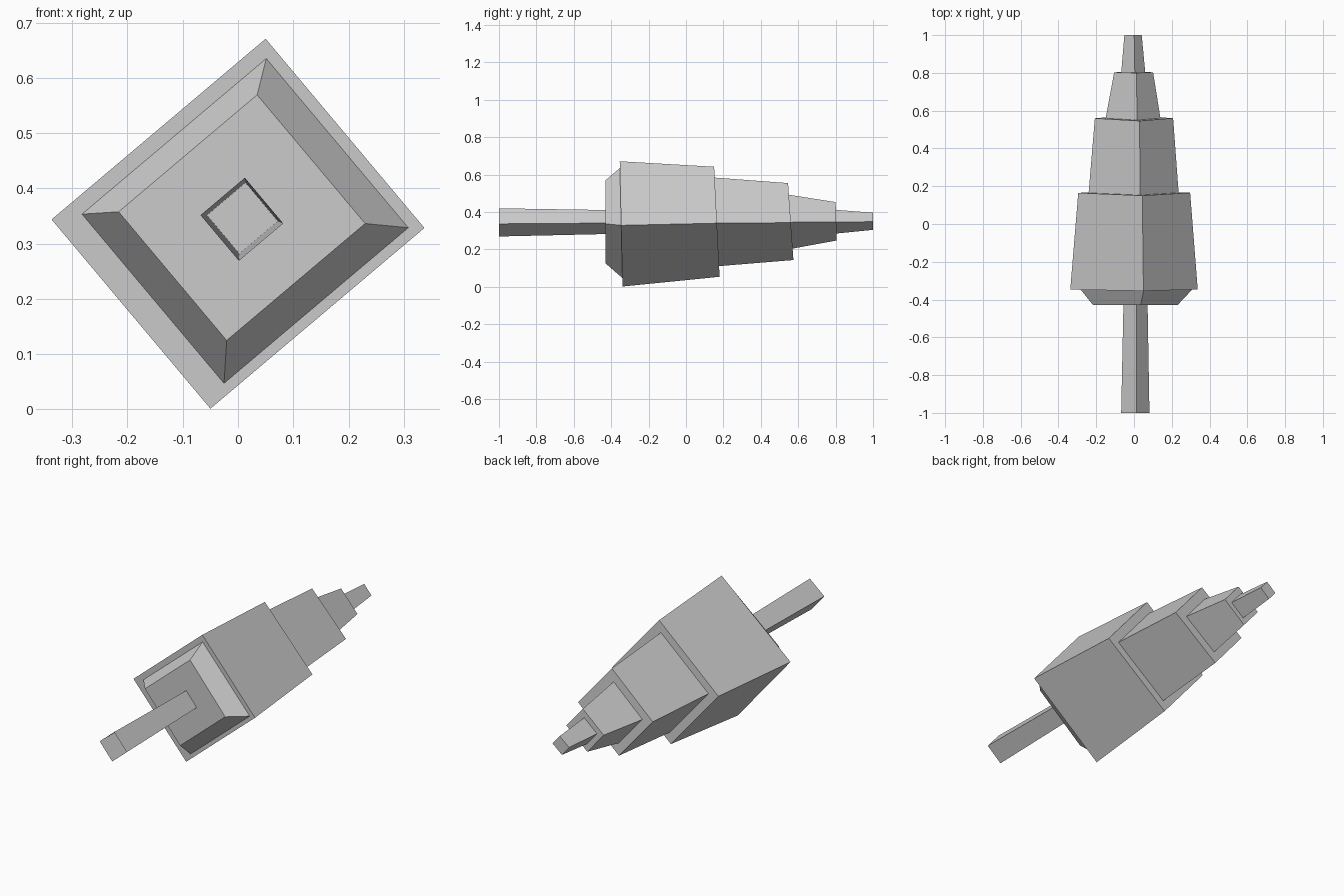
import bpy
import bmesh
from mathutils import Vector

if "Cube" in bpy.data.objects:
    bpy.data.objects.remove(bpy.data.objects["Cube"], do_unlink=True)

# One plain grey for everything
grey = bpy.data.materials.new("plain_grey")
grey.use_nodes = True
colour = (0.6, 0.6, 0.6, 1)
grey.diffuse_color = colour
grey.node_tree.nodes["Principled BSDF"].inputs["Base Color"].default_value = colour

# Cross-section axes, rolled about the long (y) axis
U = Vector((0.764, 0, 0.645))
V = Vector((0.643, 0, -0.766))


def ring(bm, centre, a, b, lean):
    """Rectangle of half sizes a, b whose plane leans along z."""
    verts = []
    for su, sv in ((1, 1), (1, -1), (-1, -1), (-1, 1)):
        p = U * a * su + V * b * sv
        p.y = p.z * lean
        verts.append(bm.verts.new(Vector(centre) + p))
    return verts


def tapered_block(name, front, back, front_cap=False, back_cap=False):
    bm = bmesh.new()
    f, k = ring(bm, *front), ring(bm, *back)
    for i in range(4):
        j = (i + 1) % 4
        bm.faces.new((f[j], f[i], k[i], k[j]))
    if front_cap:
        bm.faces.new(f)
    if back_cap:
        bm.faces.new(k[::-1])
    mesh = bpy.data.meshes.new(name)
    bm.to_mesh(mesh)
    bm.free()
    mesh.materials.append(grey)
    bpy.context.collection.objects.link(bpy.data.objects.new(name, mesh))


# Hollow stem, open at its far end
tapered_block("stem",
              ((0.007, -1, 0.344), 0.0525, 0.054, 0),
              ((0.008, -0.43, 0.346), 0.0455, 0.0455, 0))

# Bevelled underside between stem and body
tapered_block("underside",
              ((0.007, -0.43, 0.347), 0.164, 0.152, 0),
              ((0.013, -0.346, 0.341), 0.219, 0.2005, -0.022),
              front_cap=True)

# Four shrinking tiers, each sitting on the end of the one before
tapered_block("lower_tier",
              ((0, -0.347, 0.336), 0.2535, 0.2235, -0.022),
              ((0.001, 0.165, 0.3475), 0.222, 0.197, -0.05),
              front_cap=True, back_cap=True)
tapered_block("middle_tier",
              ((-0.002, 0.165, 0.347), 0.178, 0.159, -0.05),
              ((0, 0.56, 0.3485), 0.155, 0.138, -0.07),
              back_cap=True)
tapered_block("upper_tier",
              ((-0.005, 0.56, 0.348), 0.109, 0.096, -0.07),
              ((-0.002, 0.803, 0.35), 0.077, 0.069, -0.03),
              back_cap=True)
tapered_block("tip",
              ((-0.004, 0.803, 0.348), 0.047, 0.043, -0.03),
              ((-0.005, 1, 0.35), 0.034, 0.031, 0),
              back_cap=True)
